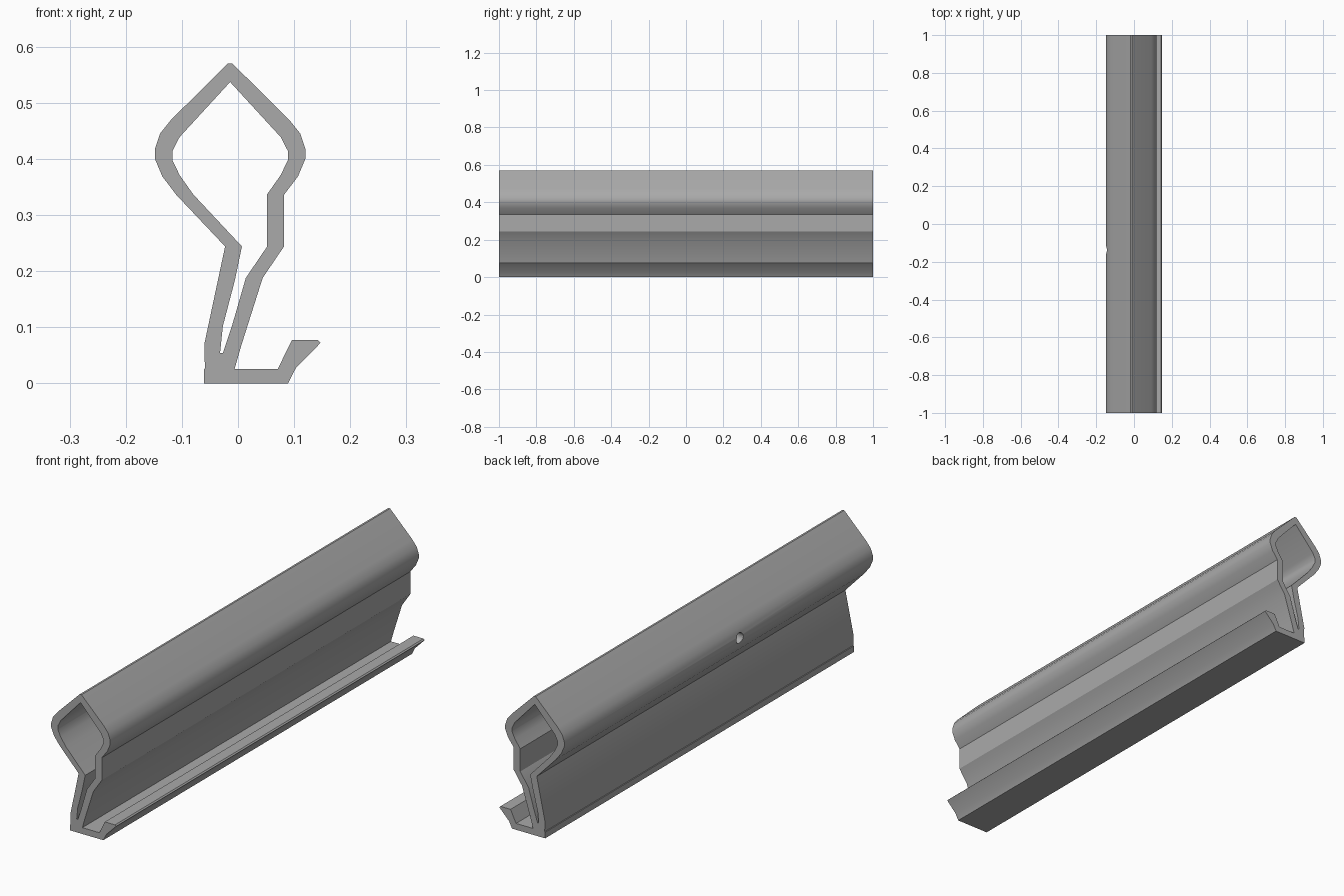
import bpy
import bmesh
import math

default_cube = bpy.data.objects.get("Cube")
if default_cube:
    bpy.data.objects.remove(default_cube, do_unlink=True)

AXIS = -14      # symmetry line of the diamond-shaped head, in thousandths
LENGTH = 2.0


def mirrored_head(half, sign):
    """Place one half of the head on the given side of its axis."""
    return [(AXIS + sign * offset, z) for offset, z in half]


def add_loop(curve, points):
    """Add a closed outline to the cross-section."""
    spline = curve.splines.new("POLY")
    spline.points.add(len(points) - 1)
    for target, (x, z) in zip(spline.points, points):
        target.co = (x / 1000, z / 1000, 0, 1)
    spline.use_cyclic_u = True


# Half outlines of the head, listed from the ridge downwards
outer_half = [(4, 570), (105, 470), (125, 445), (134, 418),
              (134, 400), (121, 369), (96, 336)]
inner_half = [(90, 439), (103, 414), (103, 398), (90, 371), (66, 337)]

# Outer outline: right of the head, stem, hooked foot, left of the stem
foot = [(82, 244), (44, 188), (6, 68), (-6, 26), (71, 26), (96, 77),
        (142, 77), (147, 72), (103, 27), (89, 0), (-61, 0), (-61, 25),
        (-59, 27), (-60, 70), (-23, 244)]
outer = (mirrored_head(outer_half, 1) + foot
         + mirrored_head(outer_half, -1)[::-1])

# Inner outline: hollow head running down into a narrow slot
slot = [(52, 244), (14, 188), (-10, 105), (-27, 54), (-32, 54),
        (-27, 102), (-6, 182), (7, 244)]
inner = ([(AXIS, 537)] + mirrored_head(inner_half, 1) + slot
         + mirrored_head(inner_half, -1)[::-1])

# Extrude the cross-section along the depth axis
section = bpy.data.curves.new("rail_section", "CURVE")
section.dimensions = "2D"
section.fill_mode = "BOTH"
section.extrude = LENGTH / 2
add_loop(section, outer)
add_loop(section, inner)
section_object = bpy.data.objects.new("rail_section", section)
bpy.context.collection.objects.link(section_object)
bpy.context.view_layer.update()
evaluated = section_object.evaluated_get(bpy.context.evaluated_depsgraph_get())
mesh = bpy.data.meshes.new_from_object(evaluated)
bpy.data.objects.remove(section_object, do_unlink=True)

# Weld the caps to the walls and stand the profile upright
bm = bmesh.new()
bm.from_mesh(mesh)
bmesh.ops.remove_doubles(bm, verts=bm.verts, dist=0.0001)
for vert in bm.verts:
    x, z, depth = vert.co
    vert.co = (x, -depth, z)
bmesh.ops.recalc_face_normals(bm, faces=bm.faces)
bm.to_mesh(mesh)
bm.free()
rail = bpy.data.objects.new("extruded_rail", mesh)
bpy.context.collection.objects.link(rail)

# Small round hole through the left wall of the head only
bpy.ops.mesh.primitive_cylinder_add(
    vertices=24, radius=0.022, depth=0.1,
    location=(-0.14, -0.138, 0.409), rotation=(0, math.pi / 2, 0))
cutter = bpy.context.object
cutter.name = "hole_cutter"
cutter.hide_render = True
drill = rail.modifiers.new("drill_hole", "BOOLEAN")
drill.operation = "DIFFERENCE"
drill.solver = "EXACT"
drill.object = cutter

bpy.ops.object.select_all(action="DESELECT")
rail.select_set(True)
bpy.context.view_layer.objects.active = rail
bpy.ops.object.modifier_apply(modifier=drill.name)
bpy.data.objects.remove(cutter, do_unlink=True)

# Plain grey finish
grey = bpy.data.materials.new("plain grey")
grey.use_nodes = True
colour = (0.4, 0.4, 0.4, 1)
grey.diffuse_color = colour
grey.node_tree.nodes["Principled BSDF"].inputs["Base Color"].default_value = colour
rail.data.materials.clear()
rail.data.materials.append(grey)
for polygon in rail.data.polygons:
    polygon.material_index = 0

# Smooth the rounded shoulders while keeping the folds crisp
bpy.ops.object.shade_smooth_by_angle(angle=math.radians(29))
